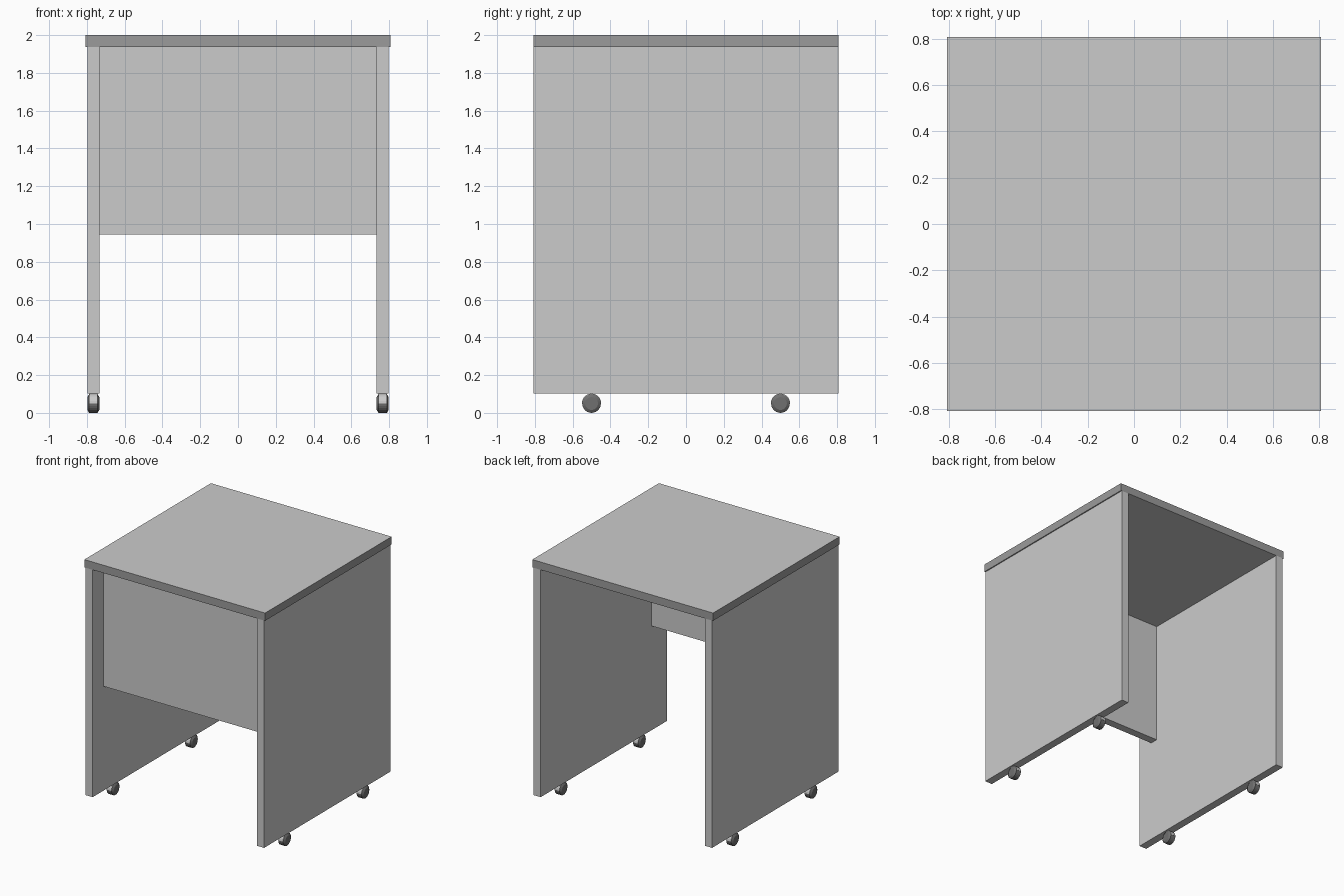
import bpy, bmesh, math

if "Cube" in bpy.data.objects:
    bpy.data.objects.remove(bpy.data.objects["Cube"])


def material(name, v):
    m = bpy.data.materials.new(name)
    m.diffuse_color = (v, v, v, 1)
    m.use_nodes = True
    m.node_tree.nodes["Principled BSDF"].inputs["Base Color"].default_value = m.diffuse_color
    return m


def finish(name, bm, mat=None):
    bmesh.ops.recalc_face_normals(bm, faces=bm.faces)
    me = bpy.data.meshes.new(name)
    bm.to_mesh(me)
    bm.free()
    ob = bpy.data.objects.new(name, me)
    bpy.context.collection.objects.link(ob)
    if mat:
        me.materials.append(mat)
    return ob


def box(name, lo, hi):
    bm = bmesh.new()
    bmesh.ops.create_cube(bm, size=1)
    for v in bm.verts:
        v.co = [(a + b) / 2 + c * (b - a) for a, b, c in zip(lo, hi, v.co)]
    return finish(name, bm)


def lathe_x(name, profile, center, start, end, steps, mat=None):
    """Sweep an (x, radius) profile about the x axis; cap open ends."""
    bm = bmesh.new()
    full = abs(end - start) > 6.28
    rings = []
    for i in range(steps if full else steps + 1):
        a = start + (end - start) * i / steps
        rings.append([bm.verts.new((center[0] + x, center[1] + r * math.cos(a),
                                    center[2] + r * math.sin(a))) for x, r in profile])
    pairs = list(zip(rings, rings[1:])) + ([(rings[-1], rings[0])] if full else [])
    for p, q in pairs:
        for k in range(len(profile) - 1):
            bm.faces.new((p[k], p[k + 1], q[k + 1], q[k]))
    for k in (0, -1):
        bm.faces.new([r[k] for r in rings])
    if not full:
        bm.faces.new(rings[0] + rings[-1][::-1])
    return finish(name, bm, mat)


light = material("board_grey", 0.8)
edge = material("edge_band", 0.33)
rubber = material("caster_dark", 0.16)
H = 0.807

# Table top with darker edge banding
top = box("table_top", (-H, -H, 1.937), (H, H, 2.0))
top.data.materials.append(light)
top.data.materials.append(edge)
for p in top.data.polygons:
    p.material_index = 1 if abs(p.normal.z) < 0.5 else 0

# Front modesty panel, set back from the edge
box("modesty_panel", (-0.733, -0.67, 0.945), (0.733, -0.605, 1.937))

# Side panels and casters
rim = [(-0.032, 0.034), (-0.022, 0.0495), (0.022, 0.0495), (0.032, 0.034)]
cover = [(-0.021, 0.051), (0.021, 0.051)]
for s, side in ((-1, "left"), (1, "right")):
    xs = sorted((s * 0.733, s * 0.798))
    box(side + "_panel", (xs[0], -H, 0.102), (xs[1], H, 1.937))
    for y, end in ((-0.5, "front"), (0.5, "back")):
        c = (s * 0.766, y, 0.0495)
        wheel = lathe_x(f"{side}_{end}_caster_wheel", rim, c, 0, 2 * math.pi, 24, rubber)
        # Grey housing over the upper half of the wheel
        lathe_x(f"{side}_{end}_caster_housing", cover, (c[0], c[1], 0.051), 0, math.pi, 12)
